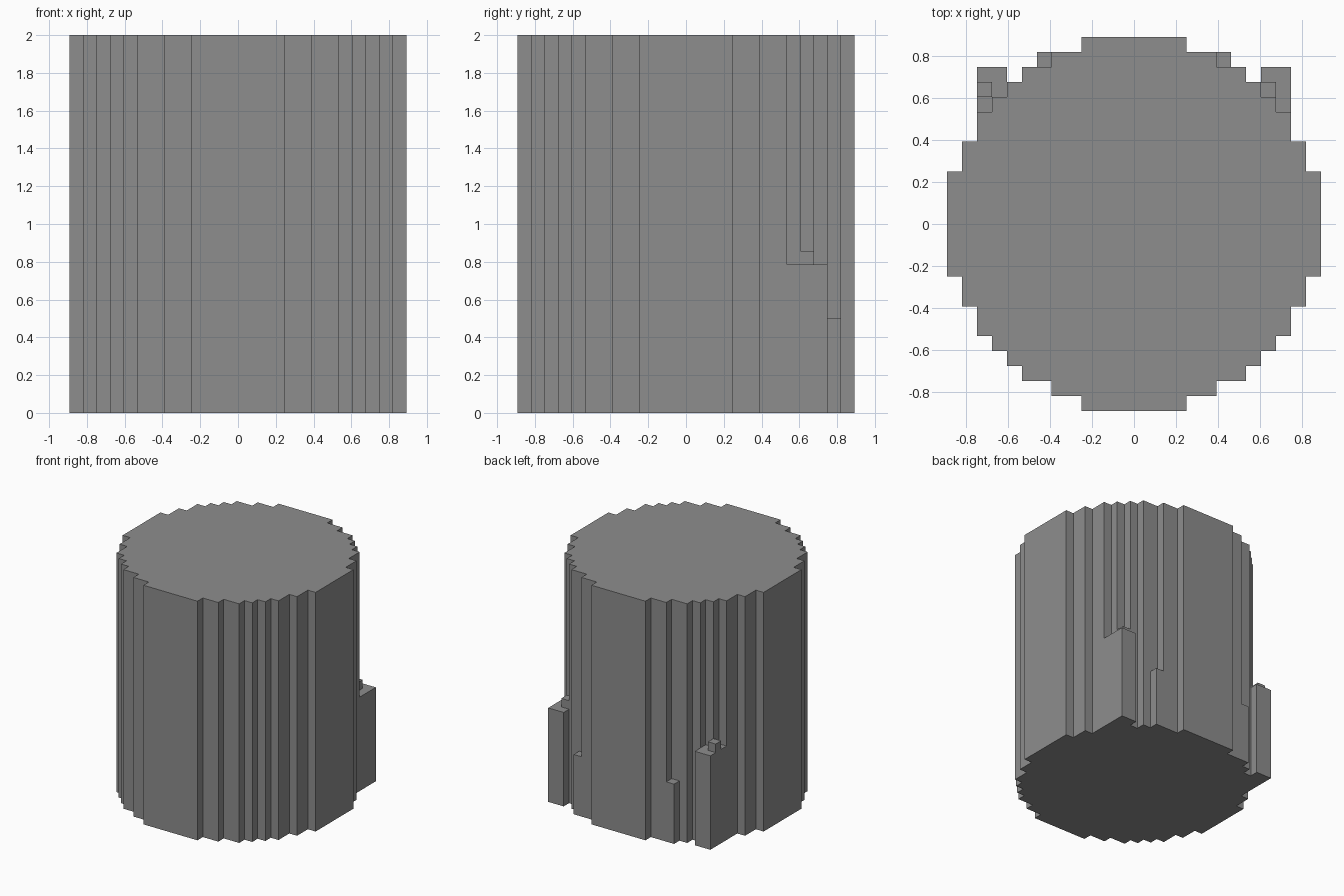
import bpy
import bmesh

cube = bpy.data.objects.get("Cube")
if cube:
    bpy.data.objects.remove(cube, do_unlink=True)

U = 2 / 28  # size of one block

gray = bpy.data.materials.new("plain gray")
gray.use_nodes = True
COLOR = (0.27, 0.27, 0.27, 1)
gray.diffuse_color = COLOR
gray.node_tree.nodes["Principled BSDF"].inputs["Base Color"].default_value = COLOR


def prism(name, outline, bottom, top):
    """Extrude an outline given in blocks from bottom to top."""
    bm = bmesh.new()
    base = bm.faces.new([bm.verts.new((x * U, y * U, bottom * U)) for x, y in outline])
    result = bmesh.ops.extrude_face_region(bm, geom=[base], use_keep_orig=True)
    lifted = [v for v in result["geom"] if isinstance(v, bmesh.types.BMVert)]
    bmesh.ops.translate(bm, verts=lifted, vec=(0, 0, (top - bottom) * U))
    bmesh.ops.recalc_face_normals(bm, faces=bm.faces)
    mesh = bpy.data.meshes.new(name)
    bm.to_mesh(mesh)
    bm.free()
    mesh.materials.append(gray)
    obj = bpy.data.objects.new(name, mesh)
    bpy.context.collection.objects.link(obj)
    return obj


def square(x, y):
    """Outline of one block centred on x, y."""
    return [(x + dx, y + dy) for dx, dy in ((-.5, -.5), (.5, -.5), (.5, .5), (-.5, .5))]


# Stepped round column: one quarter staircase, turned four times
steps = [(12.5, 3.5), (11.5, 5.5), (10.5, 7.5), (9.5, 8.5),
         (8.5, 9.5), (7.5, 10.5), (5.5, 11.5), (3.5, 12.5)]
quarter = []
for i, (x, y) in enumerate(steps):
    quarter.append((x, y))
    if i + 1 < len(steps):
        quarter.append((steps[i + 1][0], y))
outline = []
for turn in range(4):
    outline += quarter
    quarter = [(-y, x) for x, y in quarter]
prism("column", outline, 0, 28)

# Rear corner posts and low rear blocks, mirrored
post = [(8.5, 8.5), (9.5, 8.5), (9.5, 7.5), (10.5, 7.5), (10.5, 10.5), (8.5, 10.5)]
for side, s in (("left", 1), ("right", -1)):
    prism(side + "_rear_post", [(s * x, y) for x, y in post], 0, 11)
    prism(side + "_rear_block", square(s * 6, 11), 0, 7)

# Small caps on the posts, placed unevenly
prism("left_post_cap", square(9, 9), 11, 12)
prism("right_post_cap", square(-10, 9), 11, 12)
